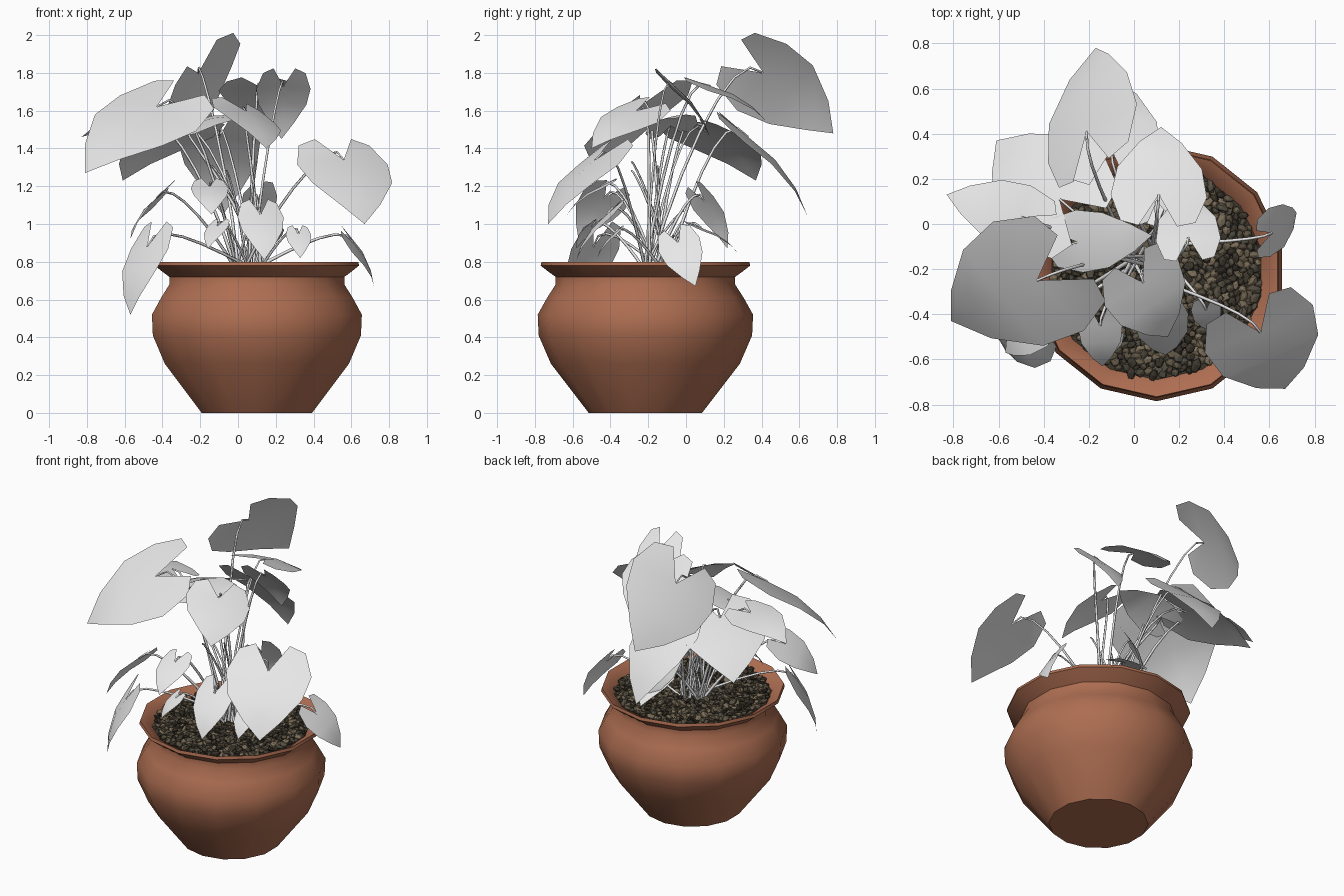
import bpy, bmesh, math, random
from mathutils import Vector, Matrix, Euler

random.seed(4)
cube = bpy.data.objects.get("Cube")
if cube:
    bpy.data.objects.remove(cube, do_unlink=True)


def material(name, rgb):
    m = bpy.data.materials.new(name)
    m.use_nodes = True
    m.diffuse_color = (*rgb, 1)
    bsdf = next(n for n in m.node_tree.nodes if n.type == 'BSDF_PRINCIPLED')
    bsdf.inputs["Base Color"].default_value = (*rgb, 1)
    bsdf.inputs["Roughness"].default_value = 0.8
    return m


terracotta = material("terracotta", (0.42, 0.155, 0.083))
leaf_grey = material("leaf grey", (0.8, 0.8, 0.8))
pebble_mats = [material("dark earth", (0.045, 0.037, 0.025)),
               material("brown pebble", (0.12, 0.095, 0.06)),
               material("tan pebble", (0.2, 0.155, 0.1)),
               material("grey brown pebble", (0.09, 0.077, 0.053))]


def add_object(name, bm, mats, smooth=None):
    me = bpy.data.meshes.new(name)
    bm.to_mesh(me)
    bm.free()
    ob = bpy.data.objects.new(name, me)
    bpy.context.collection.objects.link(ob)
    for m in mats:
        me.materials.append(m)
    if smooth:
        bpy.ops.object.select_all(action='DESELECT')
        ob.select_set(True)
        bpy.context.view_layer.objects.active = ob
        bpy.ops.object.shade_smooth_by_angle(angle=math.radians(smooth))


# Pot: a turned profile with a flared rim and an inner wall
CENTRE = Vector((0.1, -0.215, 0))
SIDES = 14
profile = [(0.30, 0), (0.5, 0.26), (0.565, 0.41), (0.57, 0.52), (0.52, 0.61), (0.475, 0.68),
           (0.475, 0.72), (0.51, 0.745), (0.555, 0.78), (0.55, 0.8), (0.48, 0.765), (0.46, 0.7)]
bm = bmesh.new()
rings = []
for r, z in profile:
    rings.append([bm.verts.new(CENTRE + Vector((r * math.cos(a), r * math.sin(a), z)))
                  for a in (2 * math.pi * (i + 0.5) / SIDES for i in range(SIDES))])
for low, high in zip(rings, rings[1:]):
    for i in range(SIDES):
        j = (i + 1) % SIDES
        bm.faces.new((low[i], low[j], high[j], high[i]))
bm.faces.new(rings[0][::-1])
add_object("pot", bm, [terracotta], smooth=50)

# Soil bed
SOIL_Z = 0.755
bm = bmesh.new()
bmesh.ops.create_circle(bm, cap_ends=True, segments=SIDES, radius=0.475,
                        matrix=Matrix.Translation(CENTRE + Vector((0, 0, SOIL_Z))))
add_object("soil", bm, pebble_mats[:1])

# Angular pebbles scattered evenly over the soil
bm = bmesh.new()
COUNT = 750
for i in range(COUNT):
    r = 0.46 * math.sqrt((i + 0.5) / COUNT)
    a = i * math.pi * (3 - math.sqrt(5))
    spot = CENTRE + Vector((r * math.cos(a), r * math.sin(a), SOIL_Z + random.uniform(0, 0.02)))
    turn = Euler([random.uniform(-0.6, 0.6), random.uniform(-0.6, 0.6),
                  random.uniform(0, 6)]).to_matrix().to_4x4()
    size = Matrix.Diagonal((random.uniform(1, 1.7), 1, random.uniform(0.5, 0.8), 1))
    new = bmesh.ops.create_icosphere(bm, subdivisions=1, radius=random.uniform(0.015, 0.024),
                                     matrix=Matrix.Translation(spot) @ turn @ size)
    shade = random.randrange(len(pebble_mats))
    for f in {f for v in new["verts"] for f in v.link_faces}:
        f.material_index = shade
add_object("pebbles", bm, pebble_mats)

# Heart-shaped leaf: midrib stations, and (along the midrib, half-width) of one edge
RIB = [0, 0.35, 0.7, 1]
EDGE = [(-0.4, 0.2), (-0.32, 0.39), (0.02, 0.5), (0.38, 0.44), (0.74, 0.22)]


def build_leaf(name, base, tip, breadth, roll):
    axis = tip - base
    length = axis.length
    width = breadth * length
    # Level across its width, then rolled about the midrib
    level = axis.cross(Vector((0, 0, 1))).normalized()
    side = Matrix.Rotation(math.radians(-roll), 3, axis) @ level
    normal = side.cross(axis).normalized()

    def place(u, v):
        bow = 0.09 * length * math.sin(math.pi * u) - 0.25 * width * v * v
        return base + axis * u + side * (v * width) + normal * bow

    bm = bmesh.new()
    rib = [bm.verts.new(place(u, 0)) for u in RIB]
    for s in (1, -1):
        e = [bm.verts.new(place(u, s * v)) for u, v in EDGE]
        for f in ((rib[0], e[2], e[1], e[0]), (rib[0], rib[1], e[3], e[2]),
                  (rib[1], rib[2], e[4], e[3]), (rib[2], rib[3], e[4])):
            bm.faces.new(f[::-1] if s > 0 else f)
    add_object(name, bm, [leaf_grey], smooth=60)


def build_stem(name, base, tip, radius):
    # Rises from the crown, then arches over into the leaf
    a = random.uniform(0, 2 * math.pi)
    root = Vector((0.06 + 0.07 * math.cos(a), -0.16 + 0.06 * math.sin(a), SOIL_Z))
    mid1 = root.lerp(base, 0.3) + Vector((0, 0, 0.3 * (base.z - root.z)))
    mid2 = base - (tip - base) * 0.4 + Vector((0, 0, 0.04))
    cu = bpy.data.curves.new(name, 'CURVE')
    cu.dimensions = '3D'
    cu.bevel_depth = radius
    cu.bevel_resolution = 0
    sp = cu.splines.new('POLY')
    steps = 7
    sp.points.add(steps)
    for i in range(steps + 1):
        t = i / steps
        p = (root * (1 - t) ** 3 + mid1 * 3 * t * (1 - t) ** 2
             + mid2 * 3 * t * t * (1 - t) + base * t ** 3)
        sp.points[i].co = (*p, 1)
        sp.points[i].radius = 1.2 - 0.5 * t
    cu.materials.append(leaf_grey)
    bpy.context.collection.objects.link(bpy.data.objects.new(name, cu))


def build_leaves(leaves, breadth):
    for name, base, tip, *roll in leaves:
        base, tip = Vector(base), Vector(tip)
        build_leaf(name + "_leaf", base, tip, breadth, sum(roll))
        build_stem(name + "_stem", base, tip, 0.008)


# Leaves: name, stem joint, tip, optional roll in degrees
broad_leaves = [
    ("back_top", (-.21, .41, 1.8), (-.17, .78, 1.48), 52),
    ("front_left_side", (.56, -.48, 1.34), (.67, -.73, 1)),
    ("front_right_side", (-.43, -.25, 1.62), (-.81, -.43, 1.27), 22),
    ("back_right", (-.33, .11, 1.49), (-.61, .37, 1.23)),
    ("back_crown", (.11, .13, 1.73), (.12, .43, 1.54)),
    ("centre_front", (.04, -.26, 1.6), (.15, -.5, 1.4), 15),
]
slender_leaves = [
    ("right_flat", (-.5, .03, 1.54), (-.83, .13, 1.46), -8),
    ("left_crown", (.24, -.06, 1.73), (.23, .13, 1.45)),
    ("back_hanging", (-.1, .33, 1.46), (-.08, .64, 1.05)),
    ("centre_right", (-.25, -.08, 1.52), (.08, -.05, 1.56), -11),
    ("right_drooping", (-.48, -.49, .88), (-.57, -.56, .52)),
    ("left_drooping", (.61, -.04, .9), (.72, .05, .67), -42),
    ("front_small", (-.15, -.45, 1.2), (-.14, -.63, 1.05)),
    ("front_middle", (.12, -.42, 1.05), (.14, -.58, .81)),
    ("front_tiny", (-.11, -.5, .99), (-.16, -.58, .87)),
    ("left_tiny", (.32, -.38, .95), (.33, -.47, .82)),
    ("right_middle", (-.43, -.43, 1.14), (-.57, -.57, .92), -35),
    ("back_middle", (.1, .1, 1.12), (.13, .22, .87), 45),
    ("back_low", (.14, .08, .98), (.14, .28, .84)),
]
build_leaves(broad_leaves, 1.2)
build_leaves(slender_leaves, 0.85)

# Extra bare shoots in the clump
SHOOTS = 6
for i in range(SHOOTS):
    a = i * 2 * math.pi / SHOOTS
    out = Vector((math.cos(a), math.sin(a), 0))
    base = Vector((0.02, -0.15, random.uniform(1.0, 1.4))) + out * 0.16
    build_stem(f"shoot_{i}", base, base + out * 0.03 + Vector((0, 0, 0.1)), 0.007)
